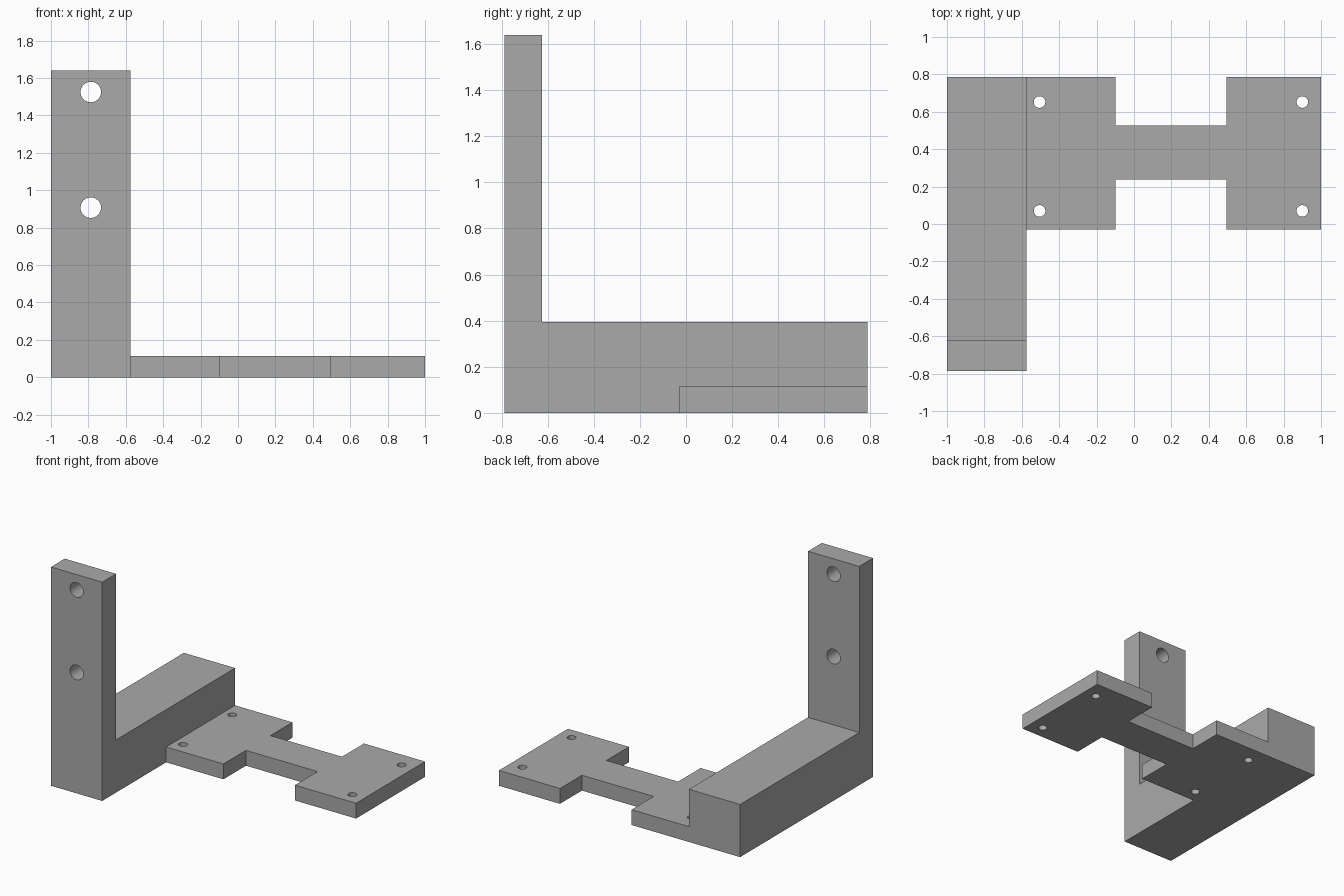
import bpy
import bmesh
import math
from mathutils import Matrix, Vector

if "Cube" in bpy.data.objects:
    bpy.data.objects.remove(bpy.data.objects["Cube"])

grey = bpy.data.materials.new("plain grey")
grey.diffuse_color = (0.4, 0.4, 0.4, 1)
grey.use_nodes = True
grey.node_tree.nodes["Principled BSDF"].inputs["Base Color"].default_value = grey.diffuse_color


def prism(name, points, offset):
    """Extrude a closed outline of 3D points along an offset."""
    bm = bmesh.new()
    face = bm.faces.new([bm.verts.new(p) for p in points])
    ext = bmesh.ops.extrude_face_region(bm, geom=[face])
    verts = [g for g in ext["geom"] if isinstance(g, bmesh.types.BMVert)]
    bmesh.ops.translate(bm, verts=verts, vec=Vector(offset))
    bmesh.ops.recalc_face_normals(bm, faces=bm.faces[:])
    return finish(name, bm)


def finish(name, bm):
    mesh = bpy.data.meshes.new(name)
    bm.to_mesh(mesh)
    bm.free()
    mesh.materials.append(grey)
    obj = bpy.data.objects.new(name, mesh)
    bpy.context.collection.objects.link(obj)
    return obj


def boolean(target, other, operation):
    mod = target.modifiers.new(operation.lower(), "BOOLEAN")
    mod.operation = operation
    mod.solver = "EXACT"
    mod.object = other
    bpy.context.view_layer.objects.active = target
    bpy.ops.object.modifier_apply(modifier=mod.name)
    bpy.data.objects.remove(other)


def drill(target, centre, radius, axis):
    """Cut a round through hole along y or z."""
    rot = Matrix.Rotation(math.pi / 2, 4, "X") if axis == "y" else Matrix()
    bm = bmesh.new()
    bmesh.ops.create_cone(bm, cap_ends=True, segments=32, radius1=radius,
                          radius2=radius, depth=0.4,
                          matrix=Matrix.Translation(centre) @ rot)
    cutter = finish("hole_cutter", bm)
    cutter.hide_render = True
    boolean(target, cutter, "DIFFERENCE")


# L-shaped arm: upright at the front, thick bar running back
side = [(-0.787, 0), (0.787, 0), (0.787, 0.395), (-0.624, 0.395),
        (-0.624, 1.64), (-0.787, 1.64)]
bracket = prism("bracket", [(-1, y, z) for y, z in side], (0.425, 0, 0))

# H-shaped mounting plate, running into the bar
outline = [(-0.7, -0.03), (-0.1, -0.03), (-0.1, 0.237), (0.494, 0.237),
           (0.494, -0.03), (1, -0.03), (1, 0.787), (0.494, 0.787),
           (0.494, 0.527), (-0.1, 0.527), (-0.1, 0.787), (-0.7, 0.787)]
plate = prism("mounting_plate", [(x, y, 0) for x, y in outline], (0, 0, 0.115))
boolean(bracket, plate, "UNION")

# Two large holes in the upright, four small ones in the plate
for z in (0.907, 1.525):
    drill(bracket, (-0.787, -0.705, z), 0.055, "y")
for x in (-0.505, 0.9):
    for y in (0.07, 0.652):
        drill(bracket, (x, y, 0.05), 0.031, "z")

# Smooth hole walls, sharp edges elsewhere
bpy.ops.object.select_all(action="DESELECT")
bracket.select_set(True)
bpy.context.view_layer.objects.active = bracket
bpy.ops.object.shade_smooth_by_angle(angle=math.radians(30))
